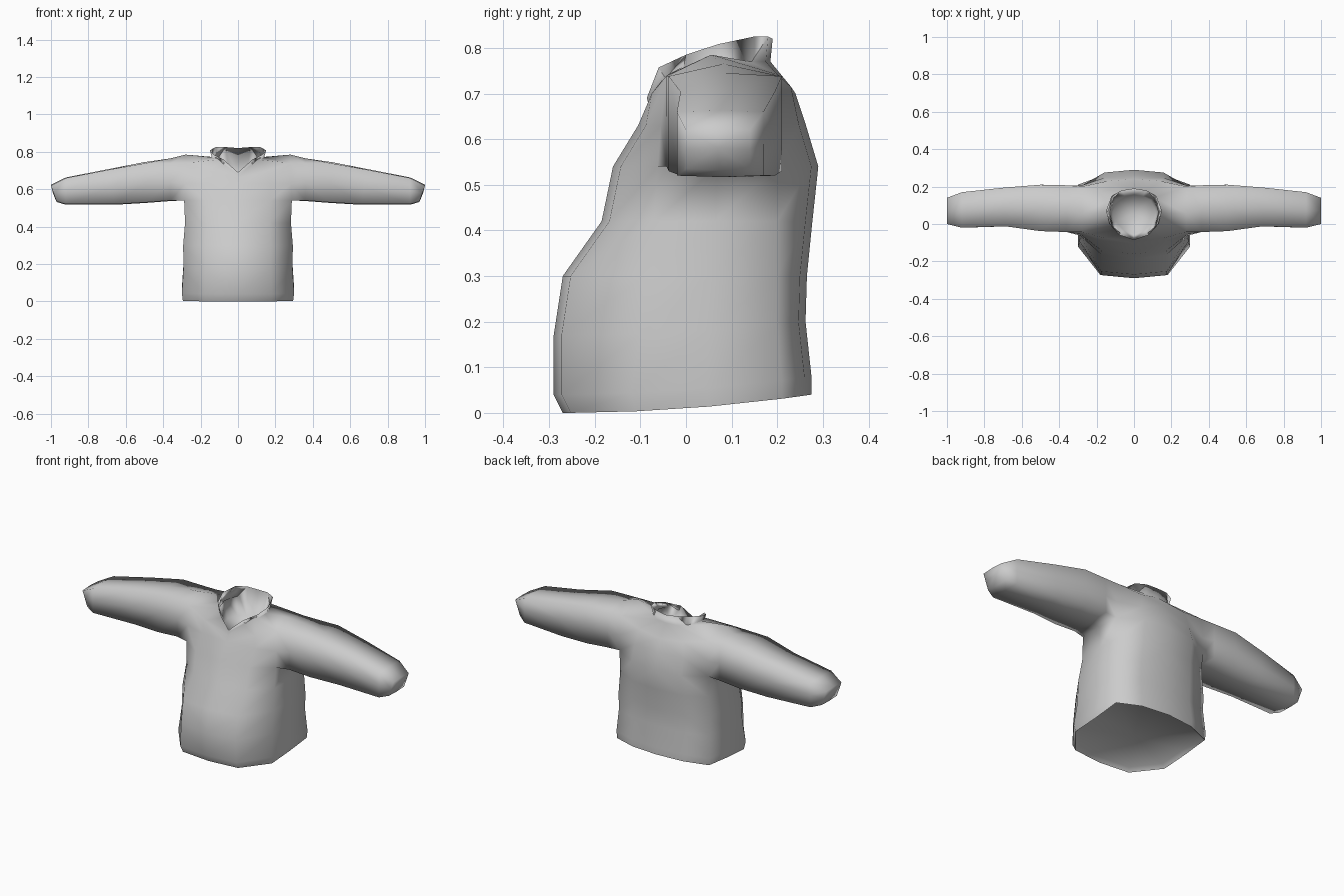
import bpy
import bmesh
from mathutils import Vector

default_cube = bpy.data.objects.get("Cube")
if default_cube:
    bpy.data.objects.remove(default_cube, do_unlink=True)

bm = bmesh.new()


def add_points(points):
    return [bm.verts.new(point) for point in points]


def body_ring(height, width, front, side_front, side_back, back, lift=0.0):
    """Half ring from the front centre round the side to the back centre."""
    side_middle = (side_front + side_back) / 2
    outline = [(0, front), (0.6 * width, front + 0.017), (width, side_front),
               (width, side_middle), (width, side_back),
               (0.55 * width, back - 0.015), (0, back)]
    return [Vector((x, y, height + lift * max(0, (y - front) / (back - front)) ** 2))
            for x, y in outline]


def loft(lower, upper, skip=(), closed=False):
    count = len(lower) if closed else len(lower) - 1
    faces = []
    for i in range(count):
        if i not in skip:
            j = (i + 1) % len(lower)
            faces.append(bm.faces.new((lower[i], lower[j], upper[j], upper[i])))
    return faces


def fan(ring, centre, closed=False, flip=False):
    tip = bm.verts.new(centre)
    count = len(ring) if closed else len(ring) - 1
    for i in range(count):
        edge = [ring[i], ring[(i + 1) % len(ring)]]
        bm.faces.new([tip] + (edge[::-1] if flip else edge))


# Body rings, from the hem to the chest
hem = body_ring(0, 0.295, -0.27, -0.11, 0.21, 0.275, 0.04)
middle = Vector((0, 0, 0.02))
floor = [middle + (p - middle) * 0.94 + Vector((0, 0, 0.02)) for p in hem]
rings = [floor, hem,
         body_ring(0.04, 0.3, -0.29, -0.12, 0.21, 0.275, 0.04),
         body_ring(0.17, 0.292, -0.29, -0.1, 0.2, 0.262, 0.03),
         body_ring(0.3, 0.293, -0.27, -0.09, 0.2, 0.265),
         body_ring(0.42, 0.283, -0.185, -0.07, 0.2, 0.277),
         body_ring(0.54, 0.288, -0.16, -0.062, 0.2, 0.29),
         body_ring(0.63, 0.285, -0.105, -0.055, 0.205, 0.263)]

# Shoulder line and the base and rim of the collar
shoulder = [(0, -.09, .66), (.16, -.075, .70), (.28, -.042, .74), (.28, .055, .785),
            (.28, .2, .742), (.14, .23, .715), (0, .24, .70)]
collar_base = [(0, -.083, .68), (.07, -.052, .73), (.115, -.01, .757), (.13, .06, .77),
               (.11, .14, .77), (.065, .175, .77), (0, .185, .77)]
collar_rim = [(0, -.086, .69), (.075, -.06, .757), (.13, 0, .785), (.15, .07, .808),
              (.12, .15, .825), (.065, .18, .825), (0, .19, .82)]
neck = Vector((0, 0.055, 0))
collar_inside = [neck + (Vector(p) - neck) * 0.75 for p in collar_rim]
for p in collar_inside:
    p.z = 0.67
rings += [shoulder, collar_base, collar_rim, collar_inside]

# Skin the body, leaving the armhole open
body = [add_points(ring) for ring in rings]
armhole_rows = (6, 7)
for row in range(len(body) - 1):
    loft(body[row], body[row + 1], skip=(2, 3) if row in armhole_rows else ())
fan(body[0], (0, 0, 0.04), flip=True)
fan(body[-1], (0, 0.055, 0.64))
for a, b in zip(body[1], body[1][1:]):
    bm.edges.get((a, b)).smooth = False

# Sleeve grown out of the armhole: x below, x above, front, back, bottom, top, crest
low, mid, top = body[6], body[7], body[8]
sleeve = [low[2], low[3], low[4], mid[4], top[4], top[3], top[2], mid[2]]
sections = [(.36, .36, -.043, .207, .54, .738, .765),
            (.49, .5, -.038, .21, .53, .738, .745),
            (.66, .69, -.012, .195, .52, .704, .708),
            (.92, .92, -.02, .17, .52, .66, .663),
            (.97, 1, 0, .14, .535, .62, .624)]
for x_low, x_top, front, back, bottom, upper, crest in sections:
    x_mid, y_mid, z_mid = (x_low + x_top) / 2, (front + back) / 2, (bottom + upper) / 2
    section = add_points([(x_low, front, bottom), (x_low, y_mid, bottom - 0.003),
                          (x_low, back, bottom), (x_mid, back, z_mid),
                          (x_top, back, upper), (x_top, y_mid, crest),
                          (x_top, front, upper), (x_mid, front, z_mid)])
    loft(sleeve, section, closed=True)
    sleeve = section
fan(sleeve, (0.99, 0.07, 0.58), closed=True)

for face in bm.faces:
    face.smooth = True

# Finished garment, mirrored across the centre
mesh = bpy.data.meshes.new("jacket")
bm.to_mesh(mesh)
bm.free()
jacket = bpy.data.objects.new("jacket", mesh)
bpy.context.collection.objects.link(jacket)
mirror = jacket.modifiers.new("Mirror", 'MIRROR')
mirror.use_clip = True
mirror.merge_threshold = 0.001

grey = (0.6, 0.6, 0.6, 1)
cloth = bpy.data.materials.new("grey cloth")
cloth.use_nodes = True
cloth.diffuse_color = grey
cloth.node_tree.nodes["Principled BSDF"].inputs["Base Color"].default_value = grey
mesh.materials.append(cloth)
